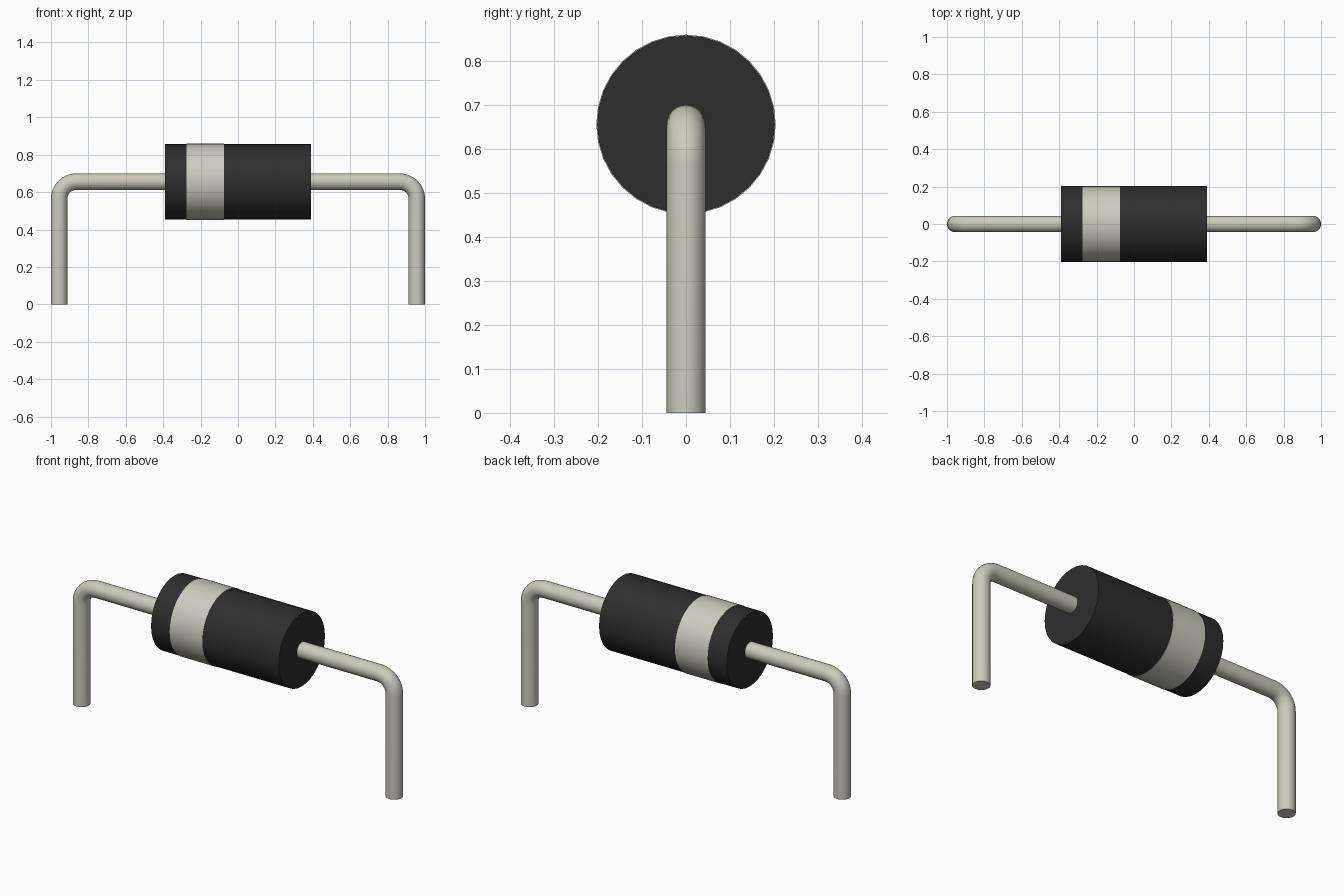
import bpy
import bmesh
import math
from mathutils import Matrix, Vector

cube = bpy.data.objects.get("Cube")
if cube:
    bpy.data.objects.remove(cube, do_unlink=True)

AXIS_Z = 0.656      # height of the body axis
WIRE_R = 0.044
BEND_R = 0.091      # centre-line radius of the lead bend
REACH = 1 - WIRE_R  # x of the vertical lead


def material(name, color):
    mat = bpy.data.materials.new(name)
    mat.use_nodes = True
    mat.diffuse_color = color
    mat.node_tree.nodes["Principled BSDF"].inputs["Base Color"].default_value = color
    return mat


def finish(name, bm, mat):
    bmesh.ops.recalc_face_normals(bm, faces=bm.faces)
    mesh = bpy.data.meshes.new(name)
    bm.to_mesh(mesh)
    bm.free()
    mesh.materials.append(mat)
    obj = bpy.data.objects.new(name, mesh)
    bpy.context.collection.objects.link(obj)
    bpy.ops.object.select_all(action="DESELECT")
    obj.select_set(True)
    bpy.context.view_layer.objects.active = obj
    bpy.ops.object.shade_smooth_by_angle(angle=math.radians(35))
    return obj


def barrel(name, x0, x1, radius, mat):
    """Cylinder lying along x."""
    bm = bmesh.new()
    place = Matrix.Translation(((x0 + x1) / 2, 0, AXIS_Z)) @ Matrix.Rotation(math.pi / 2, 4, "Y")
    bmesh.ops.create_cone(bm, cap_ends=True, segments=32, radius1=radius,
                          radius2=radius, depth=x1 - x0, matrix=place)
    return finish(name, bm, mat)


def lead(name, side, mat):
    """Round wire swept from the foot, around the bend and into the body."""
    path = [(REACH, 0, 0)]
    steps = 8
    for i in range(steps + 1):
        a = math.pi / 2 * i / steps
        path.append((REACH - BEND_R + BEND_R * math.cos(a),
                     AXIS_Z - BEND_R + BEND_R * math.sin(a), a))
    path.append((0.38, AXIS_Z, math.pi / 2))

    bm = bmesh.new()
    sides = 24
    rings = []
    for x, z, a in path:
        out = Vector((math.cos(a), 0, math.sin(a)))
        ring = []
        for k in range(sides):
            t = math.tau * k / sides
            p = Vector((x, 0, z)) + WIRE_R * (out * math.cos(t) + Vector((0, math.sin(t), 0)))
            ring.append(bm.verts.new((p.x * side, p.y, p.z)))
        rings.append(ring)
    for low, high in zip(rings, rings[1:]):
        for k in range(sides):
            n = (k + 1) % sides
            bm.faces.new((low[k], low[n], high[n], high[k]))
    bm.faces.new(rings[0])
    bm.faces.new(rings[-1])
    return finish(name, bm, mat)


black = material("black_plastic", (0.027, 0.027, 0.027, 1))
metal = material("pale_metal", (0.61, 0.60, 0.52, 1))

# Body with its raised polarity band
barrel("body", -0.39, 0.39, 0.202, black)
barrel("polarity_band", -0.275, -0.075, 0.204, metal)

# Bent wire leads
lead("left_lead", 1, metal)
lead("right_lead", -1, metal)
